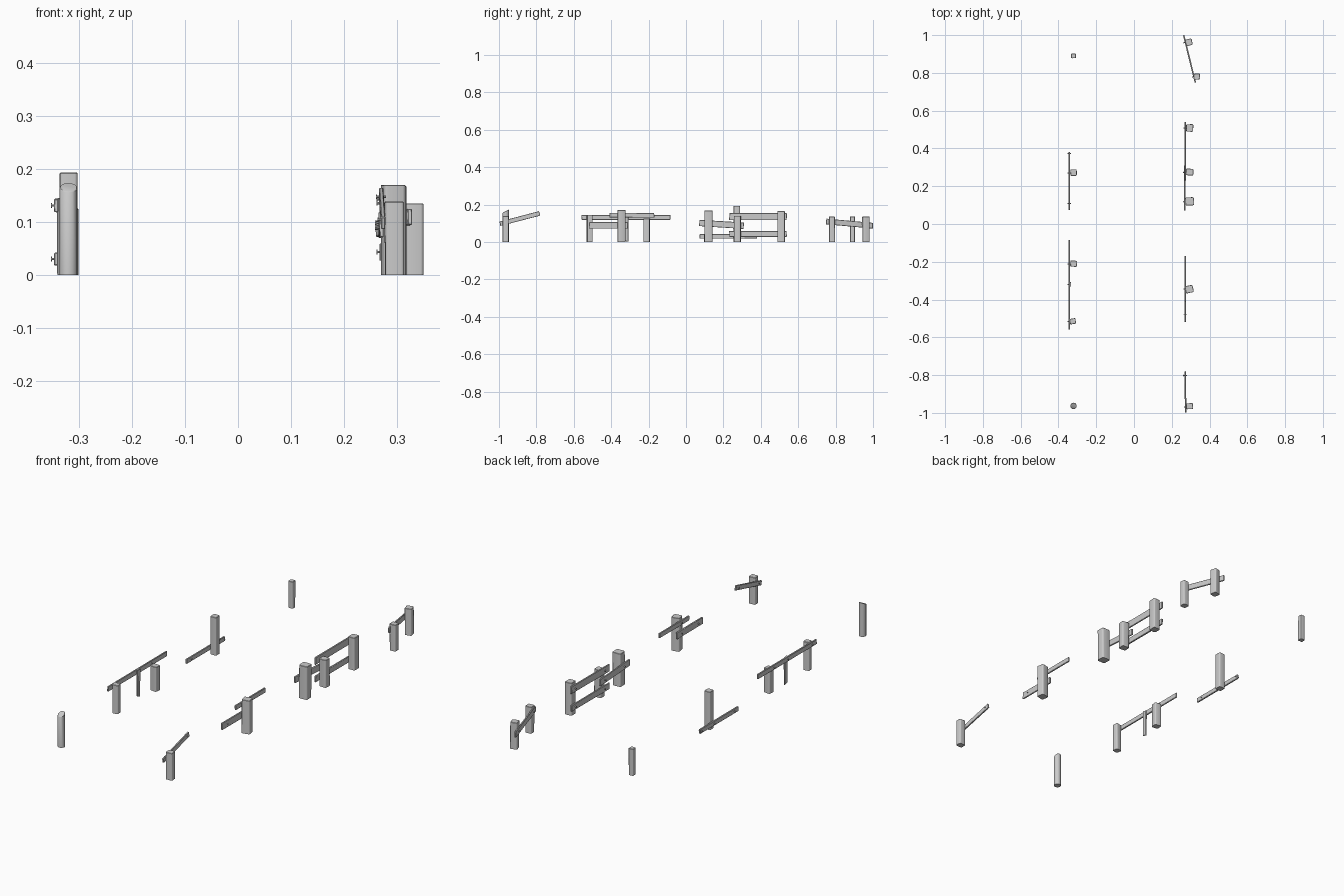
import bpy, bmesh, math, random
from mathutils import Vector, Matrix

if "Cube" in bpy.data.objects:
    bpy.data.objects.remove(bpy.data.objects["Cube"])

random.seed(4)


def finish(bm, name):
    bmesh.ops.recalc_face_normals(bm, faces=bm.faces)
    me = bpy.data.meshes.new(name)
    bm.to_mesh(me)
    bm.free()
    ob = bpy.data.objects.new(name, me)
    bpy.context.collection.objects.link(ob)
    bpy.context.view_layer.objects.active = ob
    bpy.ops.object.select_all(action='DESELECT')
    ob.select_set(True)
    bpy.ops.object.shade_smooth_by_angle(angle=math.radians(35))
    return ob


# Rough-hewn post: rounded square (or round) trunk with a slanted top
def post(name, x, y, h, wx, wy, rot=0, slant=0.0, rounded=False):
    bm = bmesh.new()
    if rounded:
        bmesh.ops.create_cone(bm, cap_ends=True, segments=14, radius1=0.5, radius2=0.5, depth=1)
    else:
        bmesh.ops.create_cube(bm, size=1)
        for v in bm.verts:
            v.co.x *= 1 + random.uniform(-0.06, 0.02)
            v.co.y *= 1 + random.uniform(-0.06, 0.02)
        vertical = [e for e in bm.edges if abs(e.verts[0].co.z - e.verts[1].co.z) > 0.5]
        bmesh.ops.bevel(bm, geom=vertical, offset=0.16, segments=3, profile=0.5, affect='EDGES')
    for v in bm.verts:
        top = v.co.z > 0
        v.co = Vector((v.co.x * wx, v.co.y * wy, 0))
        v.co.z = h - slant / 2 + slant * v.co.y / wy if top else 0
    rim = [e for e in bm.edges if all(v.co.z > 0.01 for v in e.verts)]
    bmesh.ops.bevel(bm, geom=rim, offset=0.0015, segments=1, affect='EDGES')
    bm.transform(Matrix.Translation((x, y, 0)) @ Matrix.Rotation(math.radians(rot), 4, 'Z'))
    return finish(bm, name)


# Thin plank between two end points, with nails through it at given fractions
def rail(name, a, b, height, nails=(), thick=0.008):
    a, b = Vector(a), Vector(b)
    d = (b - a).normalized()
    side = d.cross(Vector((0, 0, 1))).normalized()
    up = side.cross(d)
    frame = Matrix((side, d, up)).transposed().to_4x4()
    frame.translation = (a + b) / 2
    L = (b - a).length
    bm = bmesh.new()
    bmesh.ops.create_cube(bm, size=1)
    for v in bm.verts:
        v.co = Vector((v.co.x * thick, v.co.y * (L - random.uniform(0, 0.006)),
                       v.co.z * height * random.uniform(0.92, 1.04)))
    bmesh.ops.bevel(bm, geom=bm.edges[:], offset=0.0015, segments=1, affect='EDGES')
    bm.transform(frame)
    finish(bm, name)
    # nail shank plus head on the outer (-x) side
    for i, f in enumerate(nails):
        bm = bmesh.new()
        for r, length, cx in ((0.0022, 0.018, 0), (0.0045, 0.002, -0.009)):
            m = Matrix.Translation((cx, (f - 0.5) * L, 0)) @ Matrix.Rotation(math.pi / 2, 4, 'Y')
            bmesh.ops.create_cone(bm, cap_ends=True, segments=8, radius1=r, radius2=r,
                                  depth=length, matrix=m)
        if side.x < 0:
            bm.transform(Matrix.Scale(-1, 4, (1, 0, 0)))
        bm.transform(frame)
        finish(bm, f"{name}_nail_{i}")


# Right row of posts
for i, p in enumerate([
        (0.295, -0.965, 0.138, 0.036, 0.032, 3),
        (0.293, -0.345, 0.170, 0.042, 0.040, 12),
        (0.295, 0.120, 0.168, 0.046, 0.044, 2),
        (0.295, 0.275, 0.140, 0.040, 0.036, -4),
        (0.295, 0.508, 0.165, 0.038, 0.040, 0),
        (0.333, 0.780, 0.135, 0.034, 0.032, 3),
        (0.291, 0.962, 0.136, 0.036, 0.036, 14)]):
    post(f"right_post_{i}", *p)

# Left row of posts
post("left_round_post", -0.32, -0.963, 0.174, 0.034, 0.034, 0, 0.017, True)
for i, p in enumerate([
        (-0.324, -0.515, 0.145, 0.032, 0.030, 8),
        (-0.320, -0.210, 0.125, 0.036, 0.033, -6),
        (-0.320, 0.272, 0.193, 0.034, 0.034, 0),
        (-0.320, 0.890, 0.136, 0.025, 0.025, 0)]):
    post(f"left_post_{i}", *p)

# Right row of planks
X = 0.271
rail("front_broken_rail", (X + 0.003, -0.997, 0.097), (X - 0.001, -0.78, 0.153), 0.025, (0.13, 0.9))
rail("short_upper_rail", (X, -0.41, 0.143), (X, -0.168, 0.143), 0.025, (0.27,))
rail("short_lower_rail", (X, -0.52, 0.089), (X, -0.31, 0.089), 0.036, (0.2, 0.83))
rail("middle_tilted_rail", (X - 0.002, 0.07, 0.101), (X - 0.002, 0.31, 0.087), 0.034, (0.2, 0.85))
rail("long_upper_rail", (X, 0.23, 0.135), (X, 0.54, 0.135), 0.037, (0.14, 0.9))
rail("long_lower_rail", (X, 0.23, 0.043), (X, 0.54, 0.043), 0.032, (0.14, 0.9))
rail("back_angled_rail", (0.325, 0.748, 0.110), (0.263, 1.0, 0.086), 0.031, (0.13, 0.85))

# Left row of planks
XL = -0.343
rail("left_long_rail", (XL, -0.56, 0.131), (XL, -0.082, 0.131), 0.025, (0.09, 0.5, 0.73))
rail("left_low_rail", (XL, 0.072, 0.030), (XL, 0.382, 0.030), 0.024, (0.12, 0.64, 0.97))
rail("left_picket", (XL + 0.006, -0.332, 0.072), (XL + 0.006, -0.306, 0.072), 0.14, thick=0.007)
